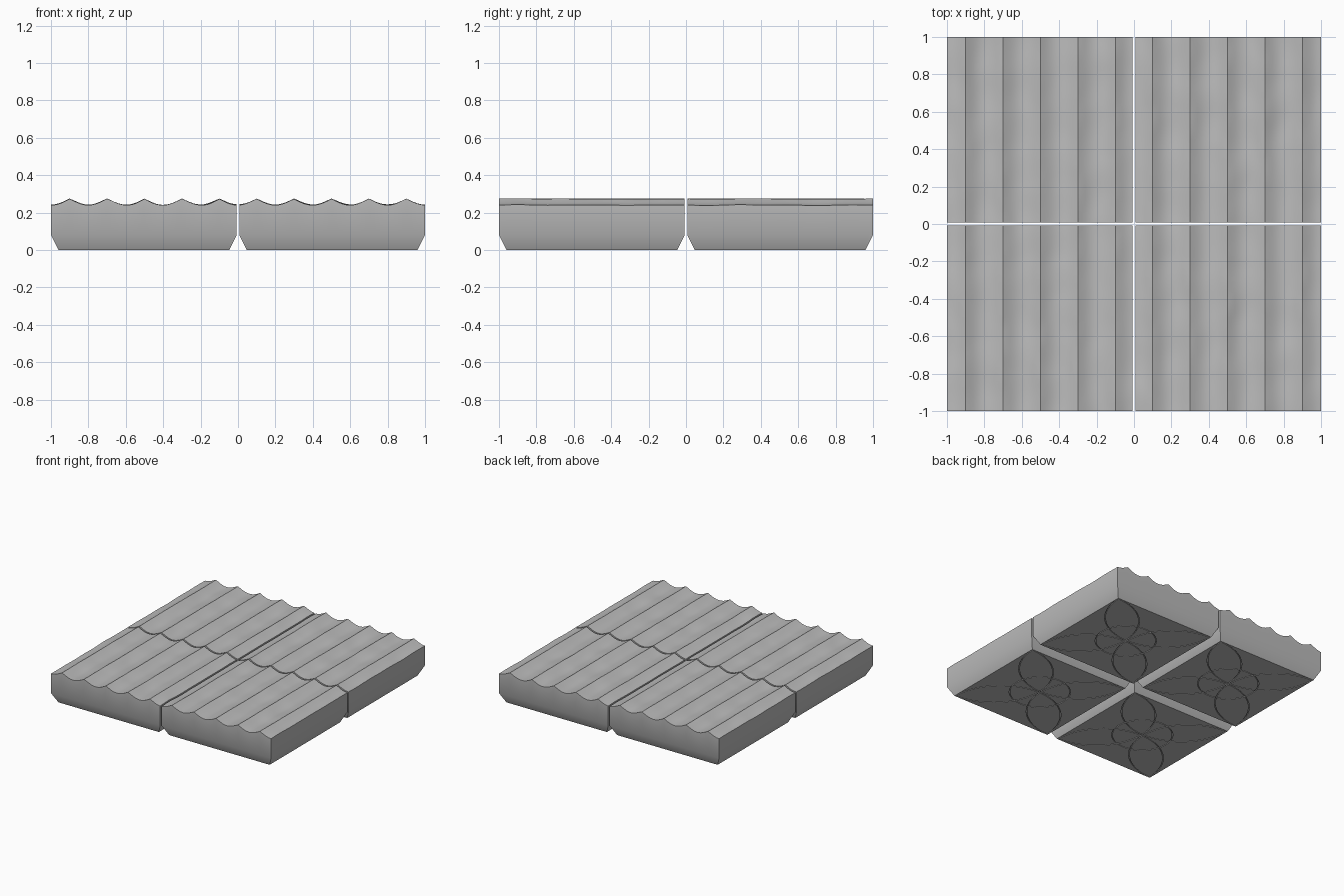
import bpy, bmesh, math
from mathutils import Vector, noise

if "Cube" in bpy.data.objects:
    bpy.data.objects.remove(bpy.data.objects["Cube"])

GAP, OUT = 0.007, 1.0          # inner and outer edge of one tile
CHAMFER_IN, CHAMFER_Z = 0.04, 0.08
MID = (GAP + OUT) / 2
HALF = (OUT - GAP) / 2 - CHAMFER_IN

stone = bpy.data.materials.new("grey stone")
stone.diffuse_color = (0.5, 0.5, 0.5, 1)
stone.use_nodes = True
stone.node_tree.nodes["Principled BSDF"].inputs["Base Color"].default_value = stone.diffuse_color


def add_object(name, bm):
    mesh = bpy.data.meshes.new(name)
    bm.to_mesh(mesh)
    bm.free()
    ob = bpy.data.objects.new(name, mesh)
    bpy.context.collection.objects.link(ob)
    return ob


def base_tile():
    """Flat-topped slab with a chamfered foot, in the +x +y quarter."""
    bm = bmesh.new()
    n = 50
    steps = [max(GAP, i * OUT / n) for i in range(n + 1)]
    grid = [[bm.verts.new((x, y, 0.26)) for y in steps] for x in steps]
    for i in range(n):
        for j in range(n):
            bm.faces.new((grid[i][j], grid[i + 1][j], grid[i + 1][j + 1], grid[i][j + 1]))
    rim = ([grid[i][0] for i in range(n)] + [grid[n][j] for j in range(n)]
           + [grid[i][n] for i in range(n, 0, -1)] + [grid[0][j] for j in range(n, 0, -1)])
    k = HALF / (HALF + CHAMFER_IN)
    rings = [rim]
    for z, s in ((CHAMFER_Z, 1), (0, k)):
        rings.append([bm.verts.new((MID + (v.co.x - MID) * s, MID + (v.co.y - MID) * s, z))
                      for v in rim])
    for a, b in zip(rings, rings[1:]):
        for i in range(len(a)):
            j = (i + 1) % len(a)
            bm.faces.new((a[j], a[i], b[i], b[j]))
    bm.faces.new(rings[-1][::-1])
    bmesh.ops.recalc_face_normals(bm, faces=bm.faces[:])
    return add_object("tile_base", bm)


def arc_cutter(cx, cy, r, a0, a1, count=40, w=0.003, depth=0.006):
    """Thin arc-shaped bar used to engrave the underside."""
    bm = bmesh.new()
    closed = a1 - a0 >= 360
    sections = []
    for i in range(count if closed else count + 1):
        a = math.radians(a0 + (a1 - a0) * i / count)
        sections.append([bm.verts.new((cx + q * math.cos(a), cy + q * math.sin(a), z))
                         for q, z in ((r - w, -0.01), (r + w, -0.01), (r + w, depth), (r - w, depth))])
    pairs = list(zip(sections, sections[1:]))
    if closed:
        pairs.append((sections[-1], sections[0]))
    else:
        bm.faces.new(sections[0])
        bm.faces.new(sections[-1])
    for a, b in pairs:
        for i in range(4):
            j = (i + 1) % 4
            bm.faces.new((a[i], a[j], b[j], b[i]))
    bmesh.ops.recalc_face_normals(bm, faces=bm.faces[:])
    cutter = add_object("groove_cutter", bm)
    cutter.hide_render = True
    return cutter


# Engraved petals and ring under the slab
tile = base_tile()
cutters = [arc_cutter(MID, MID, HALF * 0.5, 0, 360)]
for q in range(4):
    a = math.radians(90 * q)
    cutters.append(arc_cutter(MID - HALF * math.cos(a), MID - HALF * math.sin(a),
                              HALF * 0.985, 90 * q - 87, 90 * q + 87))
for c in cutters:
    mod = tile.modifiers.new("groove", 'BOOLEAN')
    mod.operation, mod.solver, mod.object = 'DIFFERENCE', 'EXACT', c
bpy.context.view_layer.update()
carved = bpy.data.meshes.new_from_object(
    tile.evaluated_get(bpy.context.evaluated_depsgraph_get()))
for ob in cutters + [tile]:
    bpy.data.objects.remove(ob)


def ripple(x, y):
    """Sharp crests every 0.2 with rounded troughs, gently uneven."""
    wander = 0.005 * noise.noise(Vector((x * 2, y * 6, 3)))
    uneven = 0.007 * noise.noise(Vector((x * 5, y * 5, 8)))
    trough = abs(math.sin(math.pi * (x + wander - 0.1) / 0.2))
    return 0.274 - 0.034 * trough + uneven * (0.3 + 0.7 * trough)


# Four tiles, mirrored about both axes
for name, sx, sy in (("back_right_tile", 1, 1), ("back_left_tile", -1, 1),
                     ("front_left_tile", -1, -1), ("front_right_tile", 1, -1)):
    mesh = carved.copy()
    mesh.name = name
    for v in mesh.vertices:
        v.co.x *= sx
        v.co.y *= sy
        if v.co.z > 0.2:
            v.co.z = ripple(v.co.x, v.co.y)
    if sx * sy < 0:
        mesh.flip_normals()
    mesh.materials.clear()
    mesh.materials.append(stone)
    ob = bpy.data.objects.new(name, mesh)
    bpy.context.collection.objects.link(ob)
    bpy.ops.object.select_all(action='DESELECT')
    ob.select_set(True)
    bpy.context.view_layer.objects.active = ob
    bpy.ops.object.shade_smooth_by_angle(angle=math.radians(32))
bpy.data.meshes.remove(carved)
